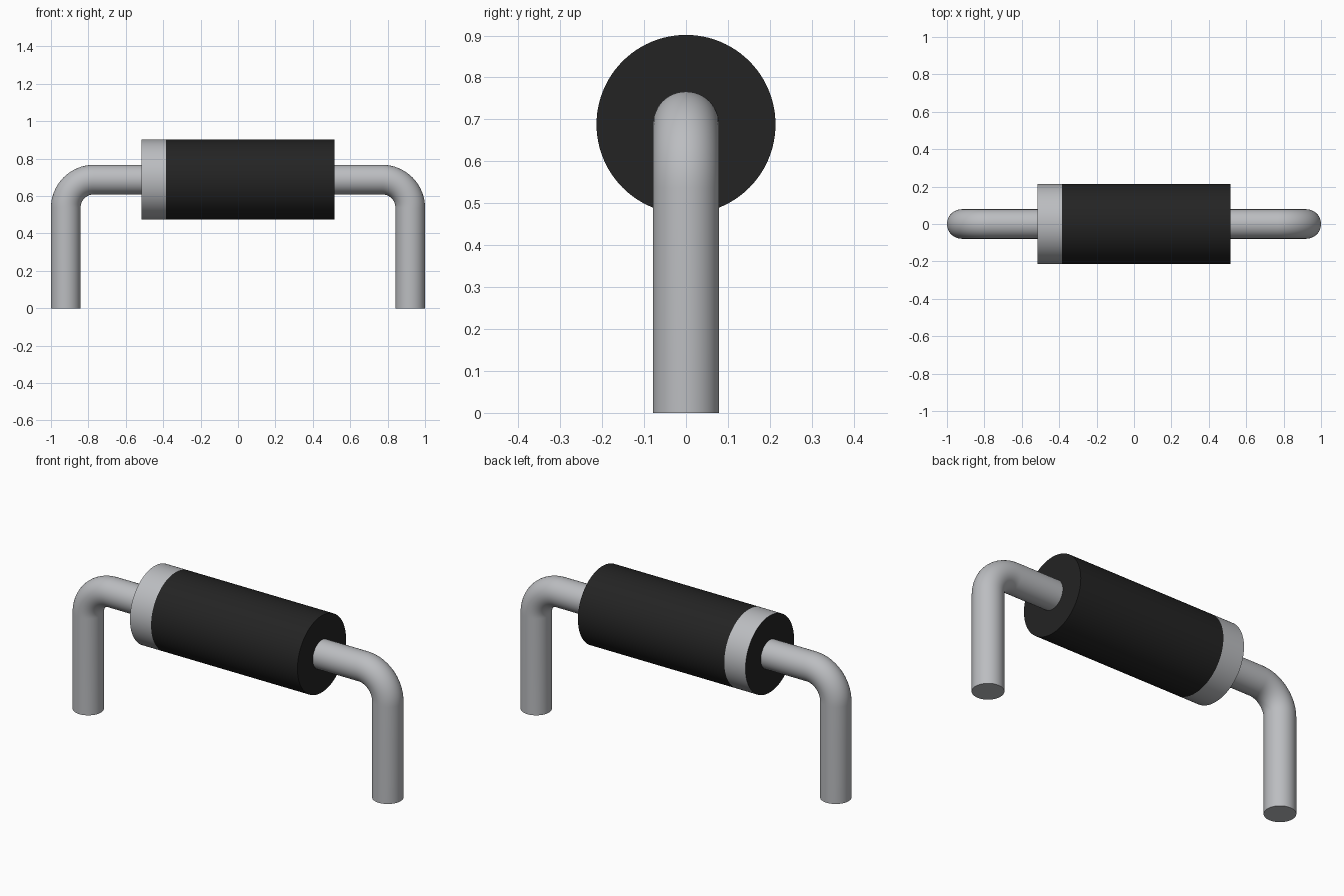
import bpy, bmesh, math
from mathutils import Vector

if "Cube" in bpy.data.objects:
    bpy.data.objects.remove(bpy.data.objects["Cube"])

AXIS_Z = 0.688      # height of the body axis
BODY_R = 0.2135
HALF_LEN = 0.515
BAND_X = -0.385     # inner edge of the painted band
WIRE_R = 0.079
LEG_X = 0.921
BEND_R = 0.151      # centreline radius of the bend


def material(name, rgb):
    m = bpy.data.materials.new(name)
    m.diffuse_color = (*rgb, 1)
    m.use_nodes = True
    m.node_tree.nodes["Principled BSDF"].inputs["Base Color"].default_value = m.diffuse_color
    return m


metal = material("light_grey_metal", (0.50, 0.51, 0.53))
black = material("black_plastic", (0.017, 0.017, 0.017))


def loft(name, rings, mats):
    """Skin a list of (centre, direction, radius, sides) rings and cap the ends."""
    bm = bmesh.new()
    loops = []
    for centre, direction, radius, n in rings:
        side = Vector((0, 1, 0))
        up = direction.cross(side)
        loops.append([bm.verts.new(centre + radius * (math.cos(a) * side + math.sin(a) * up))
                      for a in (2 * math.pi * i / n for i in range(n))])
    for a, b in zip(loops, loops[1:]):
        for i in range(len(a)):
            j = (i + 1) % len(a)
            bm.faces.new((a[i], a[j], b[j], b[i]))
    bm.faces.new(loops[0])
    bm.faces.new(loops[-1])
    bmesh.ops.recalc_face_normals(bm, faces=bm.faces)
    mesh = bpy.data.meshes.new(name)
    bm.to_mesh(mesh)
    bm.free()
    for m in mats:
        mesh.materials.append(m)
    ob = bpy.data.objects.new(name, mesh)
    bpy.context.collection.objects.link(ob)
    bpy.context.view_layer.objects.active = ob
    ob.select_set(True)
    bpy.ops.object.shade_smooth_by_angle(angle=math.radians(35))
    ob.select_set(False)
    return ob


# Body cylinder with a painted band at the left; end faces stay black
X = Vector((1, 0, 0))
body = loft("body", [(Vector((x, 0, AXIS_Z)), X, BODY_R, 96)
                     for x in (-HALF_LEN, BAND_X, HALF_LEN)], [black, metal])
for f in body.data.polygons:
    f.material_index = int(f.center.x < BAND_X and abs(f.normal.x) < 0.5)

# Bent wire leads: vertical leg, quarter bend, short run into the body
for s, name in ((-1, "left_lead"), (1, "right_lead")):
    rings = [(Vector((s * LEG_X, 0, 0)), Vector((0, 0, 1)), WIRE_R, 48)]
    for k in range(17):
        a = math.pi / 2 * k / 16
        centre = Vector((s * (LEG_X - BEND_R + BEND_R * math.cos(a)), 0,
                         AXIS_Z - BEND_R + BEND_R * math.sin(a)))
        rings.append((centre, Vector((-s * math.sin(a), 0, math.cos(a))), WIRE_R, 48))
    rings.append((Vector((s * (HALF_LEN - 0.005), 0, AXIS_Z)), Vector((-s, 0, 0)), WIRE_R, 48))
    loft(name, rings, [metal])
